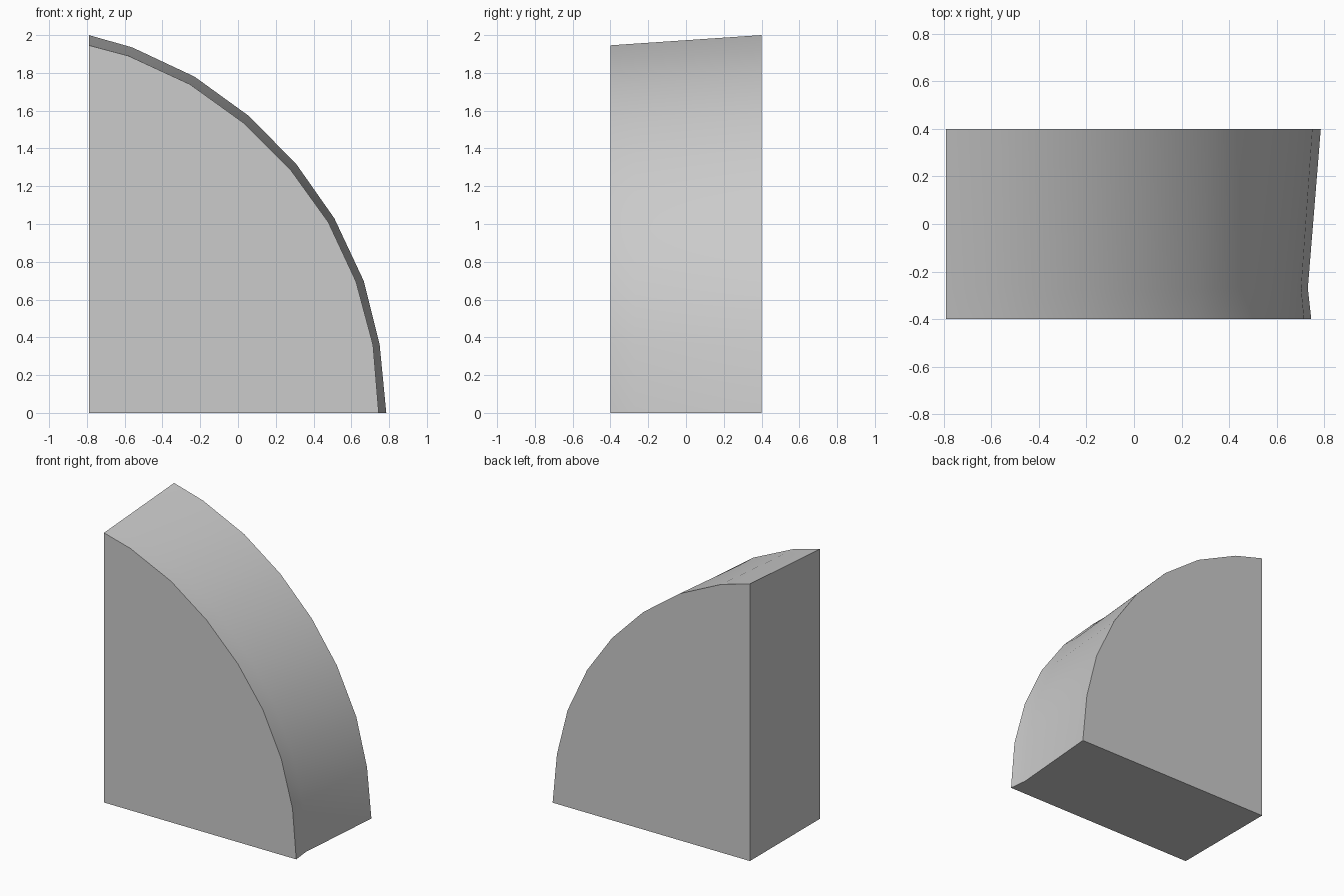
import bpy
import bmesh
import math

# Remove the default cube only
cube = bpy.data.objects.get("Cube")
if cube:
    bpy.data.objects.remove(cube, do_unlink=True)

# Single flat colour
grey = bpy.data.materials.new("plain_grey")
grey.use_nodes = True
colour = (0.6, 0.6, 0.6, 1.0)
grey.diffuse_color = colour
grey.node_tree.nodes["Principled BSDF"].inputs["Base Color"].default_value = colour

LEFT = -0.79
HALF_DEPTH = 0.4
DENT_Y = -0.27
DENT_DEPTH = 0.021

# Curved outlines from the tall edge down to the ground
back_arc = [(LEFT, 2), (-0.56, 1.935), (-0.23, 1.78), (0.06, 1.57), (0.31, 1.315),
            (0.51, 1.03), (0.665, 0.7), (0.75, 0.36), (0.785, 0)]
front_arc = [(LEFT, 1.946), (-0.58, 1.89), (-0.255, 1.74), (0.03, 1.535), (0.28, 1.285),
             (0.478, 1.01), (0.625, 0.695), (0.715, 0.36), (0.745, 0)]


def dented_arc():
    """Blend the end outlines, sinking inward more toward the ground."""
    t = (DENT_Y + HALF_DEPTH) / (2 * HALF_DEPTH)
    last = len(back_arc) - 1
    points = []
    for i, (f, b) in enumerate(zip(front_arc, back_arc)):
        x = f[0] + (b[0] - f[0]) * t
        z = f[1] + (b[1] - f[1]) * t
        sink = DENT_DEPTH * i / last
        angle = math.atan2(z, x - LEFT)
        points.append((x - sink * math.cos(angle), z - sink * math.sin(angle)))
    return points


def build_wedge():
    """Loft three closed sections into one solid quarter-round block."""
    bm = bmesh.new()
    sections = []
    for y, arc in ((-HALF_DEPTH, front_arc), (DENT_Y, dented_arc()), (HALF_DEPTH, back_arc)):
        outline = arc + [(LEFT, 0)]
        sections.append([bm.verts.new((x, y, z)) for x, z in outline])
    for a, b in zip(sections, sections[1:]):
        for i in range(len(a)):
            j = (i + 1) % len(a)
            bm.faces.new((a[i], a[j], b[j], b[i]))
    bm.faces.new(sections[0])
    bm.faces.new(sections[-1])
    bmesh.ops.recalc_face_normals(bm, faces=bm.faces)
    mesh = bpy.data.meshes.new("curved_wedge")
    bm.to_mesh(mesh)
    bm.free()
    mesh.materials.append(grey)
    obj = bpy.data.objects.new("curved_wedge", mesh)
    bpy.context.collection.objects.link(obj)
    return obj


wedge = build_wedge()

# Smooth curved side, crisp rims
bpy.ops.object.select_all(action="DESELECT")
wedge.select_set(True)
bpy.context.view_layer.objects.active = wedge
bpy.ops.object.shade_smooth_by_angle(angle=math.radians(30))
